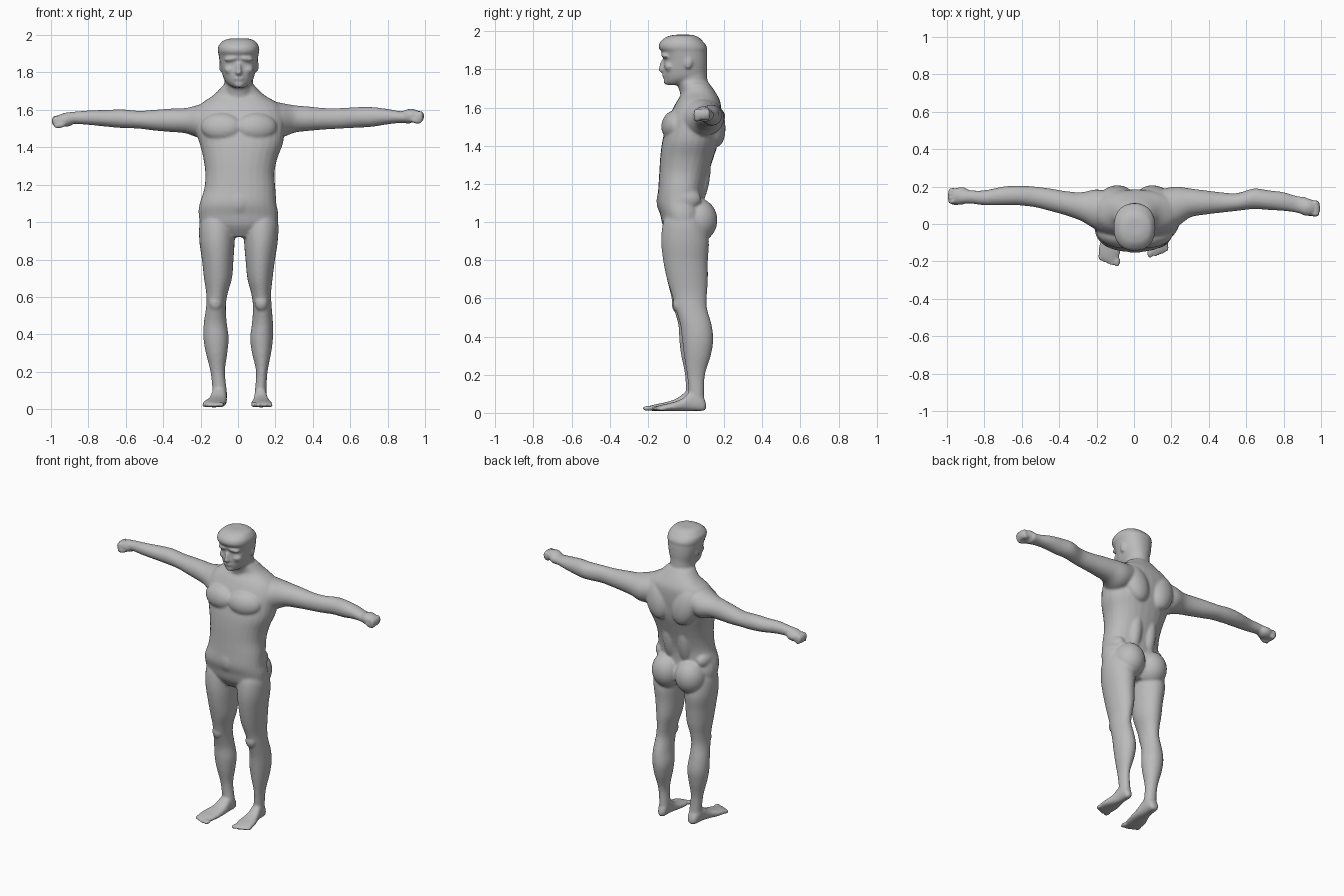
import bpy, bmesh, math
from mathutils import Vector, Matrix

if "Cube" in bpy.data.objects:
    bpy.data.objects.remove(bpy.data.objects["Cube"])

stone = bpy.data.materials.new("stone grey")
stone.use_nodes = True
stone.diffuse_color = (0.5, 0.5, 0.5, 1)
stone.node_tree.nodes["Principled BSDF"].inputs["Base Color"].default_value = stone.diffuse_color

CM = 0.01
parts = []


def finish(name, bm):
    bmesh.ops.recalc_face_normals(bm, faces=bm.faces)
    mesh = bpy.data.meshes.new(name)
    bm.to_mesh(mesh)
    bm.free()
    ob = bpy.data.objects.new(name, mesh)
    bpy.context.collection.objects.link(ob)
    parts.append(ob)
    return ob


def spline(rows, steps=4):
    """Smooth the row values with a Catmull-Rom curve."""
    rows = [Vector(r) for r in rows]
    out = []
    for i in range(len(rows) - 1):
        p, a, b = rows[max(i - 1, 0)], rows[i], rows[i + 1]
        q = rows[min(i + 2, len(rows) - 1)]
        for s in range(steps):
            t = s / steps
            out.append(a + (b - p) * t / 2 + (p * 2 - a * 5 + b * 4 - q) * t * t / 2
                       + (a * 3 - p - b * 3 + q) * t ** 3 / 2)
    return out + [rows[-1]]


def loft(name, axis, rows, power=2.0, sides=28):
    """Skin rounded rings; each row is position, then low/high bounds across."""
    bm = bmesh.new()
    u, v = [i for i in range(3) if i != axis]
    rings = []
    for pos, a0, a1, b0, b1 in spline(rows):
        ring = []
        for k in range(sides):
            ang = math.tau * k / sides
            c, s = math.cos(ang), math.sin(ang)
            co = Vector()
            co[axis] = pos
            co[u] = (a0 + a1) / 2 + (a1 - a0) / 2 * math.copysign(abs(c) ** (2 / power), c)
            co[v] = (b0 + b1) / 2 + (b1 - b0) / 2 * math.copysign(abs(s) ** (2 / power), s)
            ring.append(bm.verts.new(co * CM))
        rings.append(ring)
    for r, q in zip(rings, rings[1:]):
        for k in range(sides):
            n = (k + 1) % sides
            bm.faces.new((r[k], r[n], q[n], q[k]))
    bm.faces.new(rings[0])
    bm.faces.new(rings[-1])
    return finish(name, bm)


def blob(name, centre, radii, tilt=(0, 0, 0)):
    """Ellipsoid muscle or feature, tilted in degrees about x, y, z."""
    bm = bmesh.new()
    bmesh.ops.create_uvsphere(bm, u_segments=24, v_segments=14, radius=1)
    m = Matrix.Translation(Vector(centre) * CM)
    for ax, deg in zip("ZYX", reversed(tilt)):
        m = m @ Matrix.Rotation(math.radians(deg), 4, ax)
    bm.transform(m @ Matrix.Diagonal((*(Vector(radii) * CM), 1)))
    return finish(name, bm)


def pair(name, centre, radii, tilt=(0, 0, 0), shift=0.5):
    """Mirrored blobs either side of the slightly offset body midline."""
    for side, s in (("right", -1), ("left", 1)):
        blob(side + "_" + name, (shift + s * centre[0], *centre[1:]), radii,
             (tilt[0], s * tilt[1], s * tilt[2]))


# Torso and neck
loft("torso", 2, [
    (92, -9, 10, -8, 6), (98, -19, 20, -12, 9), (104, -21, 21.5, -13.5, 10),
    (110, -20.5, 20.5, -15, 9.5), (118, -18, 20, -14.5, 10), (126, -17.5, 19.5, -14, 12),
    (134, -18.5, 21, -13.5, 14.5), (142, -20.5, 24, -12.5, 17), (150, -23, 25, -10.5, 18),
    (157, -23, 25, -8, 18.5), (163, -20, 22, -5, 18), (168, -13, 14, -2, 15.5),
    (173, -8, 9, -3, 12)], power=2.3)
loft("neck", 2, [(160, -11, 11, -4, 16), (167, -8.5, 9, -3, 14),
                 (173, -7.3, 8, -5, 11.5), (179, -7.5, 8, -6, 11)])

# Torso muscles
pair("pectoral", (9.5, -7, 151), (11, 5.5, 7.5), (-14, 0, 12))
pair("shoulder_blade", (10, 14.5, 152), (8.5, 6, 13), (8, 14, 0))
pair("lower_back", (5.5, 7, 123), (5, 5.5, 16), (-8, 0, 0))
pair("trapezius", (9, 9, 165), (10, 6, 4.5), (0, 24, 0))
pair("buttock", (8.7, 6, 101), (10, 10.5, 11.5))
pair("flank", (15, -1, 112), (5, 9, 6))
blob("belly", (0.5, -9, 111), (9, 6.5, 9))

# Legs, each with its own stance
loft("right_leg", 2, [
    (6, -14, -6, 0, 8), (10, -13.7, -6, 0, 7.5), (20, -14.7, -7, -0.5, 7.5),
    (30, -17.2, -5.7, -2.5, 9.5), (38, -18.5, -5, -3.5, 10.5), (46, -18.3, -6, -4, 9.5),
    (55, -17, -6.5, -6.5, 8), (62, -17, -5.5, -8, 8.5), (70, -18.2, -3.2, -10, 10),
    (80, -19.3, -2.4, -12, 11), (90, -20.7, -1.8, -13, 12), (100, -20.5, -2, -12, 10),
    (106, -18, -5, -9, 7)])
loft("left_leg", 2, [
    (6, 9, 15.3, 2, 10), (10, 9, 15.2, 1.5, 9.5), (20, 9.7, 15.8, 0.5, 10),
    (30, 7.5, 17.7, -1, 13), (38, 6.5, 18.7, -2, 14.3), (46, 7.5, 18.7, -3, 13.5),
    (55, 8, 18, -5.5, 11), (62, 7, 17.7, -7.5, 11), (70, 5, 18.5, -10, 11.5),
    (80, 4, 19.8, -12, 11.5), (90, 3.2, 21.3, -13, 12), (100, 3, 21.5, -12, 10),
    (106, 6, 19, -9, 7)])
blob("right_kneecap", (-12, -4.5, 57), (3.6, 3, 4.5))
blob("left_kneecap", (12.5, -4, 57), (3.6, 3, 4.5))

# Feet with toes turned slightly out
loft("right_foot", 1, [
    (-19.5, -16.5, -9, 1.2, 3.6), (-16, -18.7, -7.5, 1, 4.5), (-11, -18.5, -6.5, 1, 5.5),
    (-5, -16, -6, 1, 7.5), (0, -14.5, -6, 1, 11), (4, -14, -6, 1, 12), (7.5, -13, -6.5, 1, 8.5),
    (9, -11.5, -8, 2, 5)], power=2.4)
loft("left_foot", 1, [
    (-15, 8.5, 15.5, 1.2, 3.6), (-11.5, 7, 18, 1, 4.5), (-7, 7, 18, 1, 5.5),
    (-2, 8, 16.5, 1, 7.5), (2, 8.7, 15.5, 1, 11), (6, 9, 15.2, 1, 12), (9, 9.5, 14.7, 1, 8.5),
    (10.5, 11, 13.5, 2, 5)], power=2.4)
for side, s, mid, y in (("right", -1, -13, -20), ("left", 1, 12.5, -15.3)):
    blob(side + "_big_toe", (mid - s * 4, y - 0.2, 2.4), (1.7, 2.8, 1.4), (0, 0, s * 5))
    for i in range(4):
        blob(f"{side}_toe_{i}", (mid + s * (i * 2 - 1), y + i * 0.9, 2.2), (1.2, 2.4, 1.2))

# Arms from the shoulder to the wrist
loft("right_arm", 0, [
    (-93, 10.5, 18, 151.5, 158.5), (-88, 11, 18, 152.5, 159), (-80, 10, 18, 152, 159.7),
    (-70, 10, 20, 151, 160), (-62, 10, 20.5, 150.3, 160.3), (-53, 9, 20, 150, 159.5),
    (-45, 7, 19, 149, 160), (-36, 4.5, 17.5, 148.2, 160.7), (-28, 1.5, 17, 147.5, 161),
    (-20, -3, 18.5, 145, 163), (-12, -4, 17, 147, 165)])
loft("left_arm", 0, [
    (92, 4.5, 14.5, 152.5, 159.5), (87, 6, 15, 153, 159.3), (80, 7, 17, 152.3, 160.5),
    (72, 7.5, 18, 151, 161.5), (64, 8, 19, 150.5, 161.5), (55, 7, 16.5, 150, 161),
    (46, 6, 17, 149.5, 161), (38, 5, 18, 148.8, 161.8), (30, 3.5, 19, 147.8, 162.5),
    (22, -2, 20, 145, 164), (12, -4, 18, 147, 166)])

# Clenched hands
for side, s, y, z in (("right", -1, 15, 154.5), ("left", 1, 9, 157)):
    blob(side + "_palm", (s * 92.5, y, z), (5.5, 4.7, 3.6), (0, 0, -s * 10))
    for i in range(4):
        blob(f"{side}_finger_{i}", (s * (97.6 - abs(i - 1.5) * 0.5), y - 3.4 + i * 2 - s * 0.3, z - 0.7),
             (2.4, 1.4, 3.3), (0, s * 12, 0))
    blob(side + "_thumb", (s * 95, y - 3.5, z - 2.6), (3.6, 1.5, 1.7), (0, s * 15, 0))

# Head
loft("head", 2, [
    (171.8, -2, 3.5, -9.5, -4), (173.5, -5, 6, -10.8, 4), (176, -7.3, 8, -11.5, 10),
    (180, -8.6, 9.2, -11.9, 11), (185, -9.7, 10.3, -11.7, 11.2), (190, -10.4, 11, -13, 10.9),
    (194, -10.2, 10.9, -13, 9.3), (197, -8, 9, -10.5, 6.5), (198.2, -4, 5.5, -6, 3)], power=2.2)
loft("hairline", 2, [(189, -10, 10.6, -12, 10.5), (191, -10.8, 11.4, -14.2, 11.2),
                     (194, -10.6, 11.2, -13.9, 9.6), (196.5, -8.5, 9.5, -11.3, 6.5)], power=2.3)

# Face
blob("nose", (0.4, -12, 182), (1.3, 2, 4), (-12, 0, 0))
blob("nose_tip", (0.4, -12.9, 180), (1.7, 1.6, 1.3))
blob("lips", (0.4, -11.2, 176.8), (2.8, 1.3, 1.2))
blob("chin", (0.6, -9.8, 173.8), (2.8, 2, 2))
pair("brow", (4, -11, 187.3), (4, 1.9, 1.3), (0, 8, 14))
pair("cheekbone", (5, -9.2, 181.5), (3, 2, 2.2), (0, 0, 20))
pair("ear", (9.6, 1.5, 183.5), (1, 2, 3.2), (-8, 0, 12))

# Fuse the parts into one soft skin
bpy.ops.object.select_all(action="DESELECT")
for ob in parts:
    ob.select_set(True)
body = parts[0]
bpy.context.view_layer.objects.active = body
bpy.ops.object.join()
body.name = body.data.name = "body"
body.data.materials.clear()
body.data.materials.append(stone)
fuse = body.modifiers.new("fuse", "REMESH")
fuse.mode = "VOXEL"
fuse.voxel_size = 0.0075
fuse.use_smooth_shade = True
soften = body.modifiers.new("soften", "SMOOTH")
soften.factor = 0.5
soften.iterations = 7
bpy.ops.object.shade_smooth()
